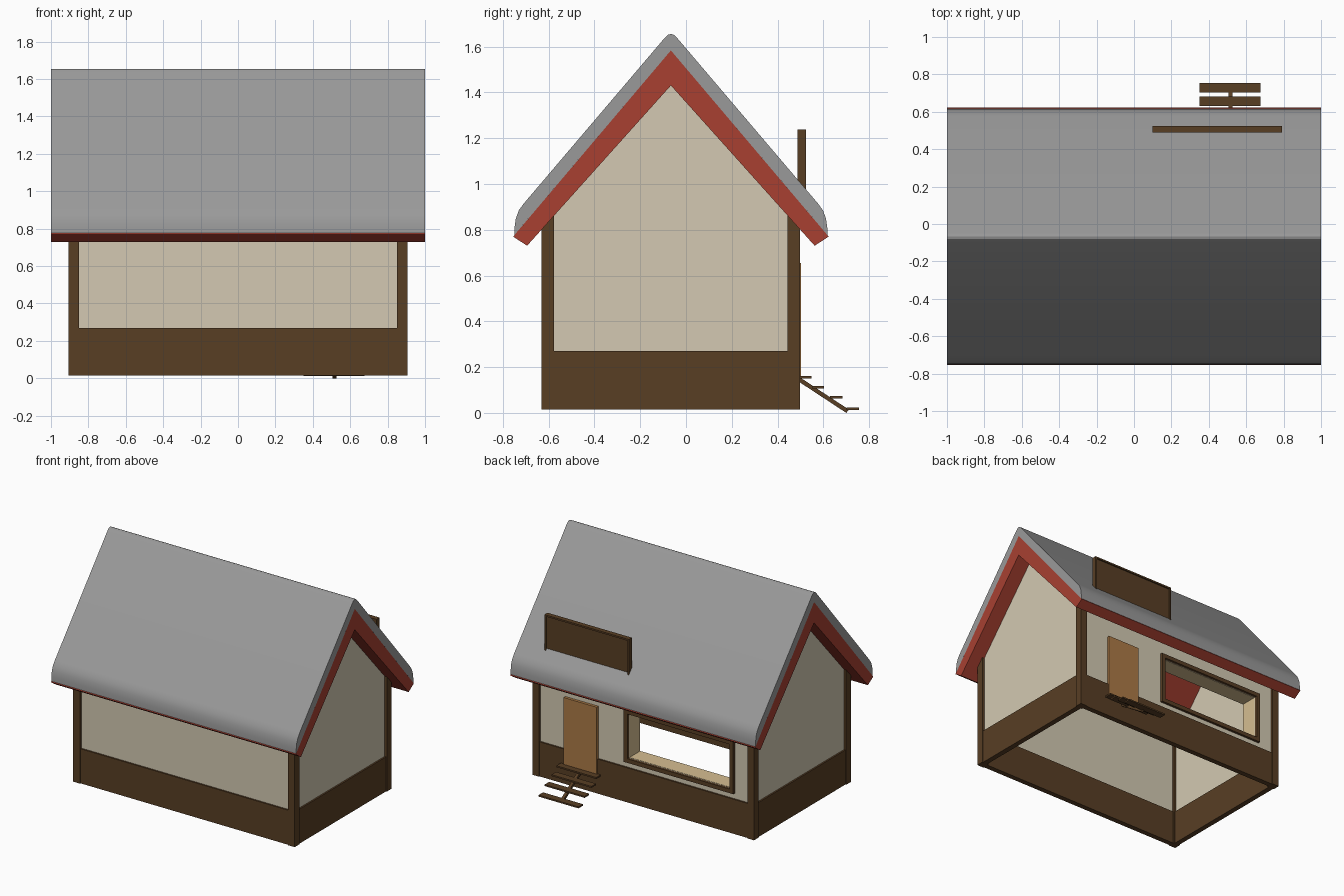
import bpy, bmesh, math
from mathutils import Matrix

if "Cube" in bpy.data.objects:
    bpy.data.objects.remove(bpy.data.objects["Cube"])

CY = -0.066          # centre line of the house in y
HX, HY = 0.905, 0.565  # half size of the house body
Z0 = 0.015


def material(name, r, g, b):
    def lin(c):
        c /= 255
        return c / 12.92 if c <= 0.04045 else ((c + 0.055) / 1.055) ** 2.4
    m = bpy.data.materials.new(name)
    m.diffuse_color = (lin(r), lin(g), lin(b), 1)
    m.use_nodes = True
    m.node_tree.nodes["Principled BSDF"].inputs["Base Color"].default_value = m.diffuse_color
    return m


CREAM = material("cream_plaster", 211, 201, 178)
BROWN = material("dark_brown_wood", 88, 62, 36)
RED = material("red_trim", 168, 64, 49)
GREY = material("grey_roof", 154, 154, 154)
DOOR = material("door_wood", 172, 122, 70)
TAN = material("pale_wood", 214, 190, 145)


def finish(name, bm, mat):
    bmesh.ops.recalc_face_normals(bm, faces=bm.faces)
    me = bpy.data.meshes.new(name)
    bm.to_mesh(me)
    bm.free()
    me.materials.append(mat)
    ob = bpy.data.objects.new(name, me)
    bpy.context.collection.objects.link(ob)
    return ob


def boxes(name, mat, *ranges):
    """One object of boxes, each given as (x0, x1, y0, y1, z0, z1)."""
    bm = bmesh.new()
    for x0, x1, y0, y1, z0, z1 in ranges:
        m = Matrix.Translation(((x0 + x1) / 2, (y0 + y1) / 2, (z0 + z1) / 2))
        m = m @ Matrix.Diagonal((x1 - x0, y1 - y0, z1 - z0, 1))
        bmesh.ops.create_cube(bm, size=1, matrix=m)
    return finish(name, bm, mat)


def extrude_x(name, mat, profile, x0, x1):
    """Extrude a closed (y, z) profile along x."""
    bm = bmesh.new()
    f = bm.faces.new([bm.verts.new((x0, y, z)) for y, z in profile])
    r = bmesh.ops.extrude_face_region(bm, geom=[f])
    verts = [v for v in r["geom"] if isinstance(v, bmesh.types.BMVert)]
    bmesh.ops.translate(bm, verts=verts, vec=(x1 - x0, 0, 0))
    return finish(name, bm, mat)


def chevron(top, under):
    """Mirror half profiles (distance from centre line, z) to both sides."""
    right = [(CY + d, z) for d, z in top]
    left = [(CY - d, z) for d, z in reversed(top[1:])]
    u_left = [(CY - d, z) for d, z in reversed(under[1:])]
    u_right = [(CY + d, z) for d, z in under]
    # left end -> ridge -> right end -> back along the underside
    return left + right + u_right[::-1] + u_left[::-1]


# Roof: red boards with a thick rounded grey covering
extrude_x("roof_boards", RED,
          chevron([(0, 1.583), (0.689, 0.77)], [(0, 1.43), (0.628, 0.73)]), -1, 1)
roof = extrude_x("roof_covering", GREY,
                 chevron([(0, 1.655), (0.014, 1.651), (0.033, 1.631), (0.643, 0.914),
                          (0.664, 0.885), (0.677, 0.85), (0.683, 0.81), (0.684, 0.776)],
                         [(0, 1.583)]), -1, 1)
bpy.context.view_layer.objects.active = roof
roof.select_set(True)
bpy.ops.object.shade_smooth_by_angle(angle=math.radians(28))

# Corner posts
P = 0.055
for sx, nx in ((-1, "left"), (1, "right")):
    for sy, ny in ((-1, "front"), (1, "back")):
        xs = sorted((sx * HX, sx * (HX - P)))
        ys = sorted((CY + sy * HY, CY + sy * (HY - P)))
        boxes(f"{ny}_{nx}_post", BROWN, (*xs, *ys, Z0, 0.87))

# Base boards between the posts
BT, B0, B1 = 0.27, 0.006, 0.045
for s, n in ((-1, "front"), (1, "back")):
    ys = sorted((CY + s * (HY - B0), CY + s * (HY - B1)))
    boxes(n + "_base_board", BROWN, (-HX + P, HX - P, *ys, Z0, BT))
for s, n in ((-1, "left"), (1, "right")):
    xs = sorted((s * (HX - B0), s * (HX - B1)))
    boxes(n + "_base_board", BROWN, (*xs, CY - HY + P, CY + HY - P, Z0, BT))

# Gable walls and front wall
W0, W1 = 0.018, 0.038
d = HY - P
zs = 1.44 - 1.115 * d
for s, n in ((-1, "left"), (1, "right")):
    xs = sorted((s * (HX - W0), s * (HX - W1)))
    extrude_x(n + "_gable_wall", CREAM,
              [(CY - d, BT), (CY + d, BT), (CY + d, zs), (CY, 1.44), (CY - d, zs)], *xs)
wx = HX - P
boxes("front_wall", CREAM, (-wx, wx, CY - HY + W0, CY - HY + W1, BT, 0.84))

# Back wall around the window opening
WX0, WX1, WZ0, WZ1 = -0.735, 0.16, 0.31, 0.70
y1, y0 = CY + HY - W0, CY + HY - W1
T = 0.03
ix0, ix1, iz0, iz1 = WX0 + T, WX1 - T, WZ0 + T, WZ1 - T
boxes("back_wall", CREAM,
      (-wx, ix0, y0, y1, BT, 0.84), (ix1, wx, y0, y1, BT, 0.84),
      (ix0, ix1, y0, y1, BT, iz0), (ix0, ix1, y0, y1, iz1, 0.84))


def frame(name, mat, x0, x1, z0, z1, t, ya, yb):
    return boxes(name, mat,
                 (x0, x0 + t, ya, yb, z0, z1), (x1 - t, x1, ya, yb, z0, z1),
                 (x0 + t, x1 - t, ya, yb, z0, z0 + t),
                 (x0 + t, x1 - t, ya, yb, z1 - t, z1))


# Window frame and pale lining behind it
frame("window_frame", BROWN, WX0, WX1, WZ0, WZ1, T, y1 - 0.005, 0.499)
frame("window_lining", TAN, ix0 - 0.012, ix1 + 0.012, iz0 - 0.012, iz1 + 0.012,
      0.014, y0 - 0.11, y1 - 0.005)

# Door
SX = 0.513
boxes("door", DOOR, (SX - 0.135, SX + 0.135, y0 + 0.005, 0.502, 0.16, 0.655))

# Steps on a single sloping beam
for i, (y, z) in enumerate(((0.495, 0.151), (0.55, 0.106), (0.63, 0.063), (0.702, 0.013))):
    boxes(f"step_{i + 1}", BROWN, (SX - 0.163, SX + 0.163, y, y + 0.053, z, z + 0.011))
extrude_x("step_beam", BROWN,
          [(0.49, 0.16), (0.49, 0.138), (0.70, 0.0), (0.712, 0.014)], SX - 0.008, SX + 0.014)

# Blank board with a raised rim standing on the back roof slope
boxes("roof_board_panel", BROWN, (0.11, 0.78, 0.492, 0.514, 0.96, 1.23))
frame("roof_board_rim", BROWN, 0.10, 0.79, 0.93, 1.238, 0.012, 0.488, 0.524)
